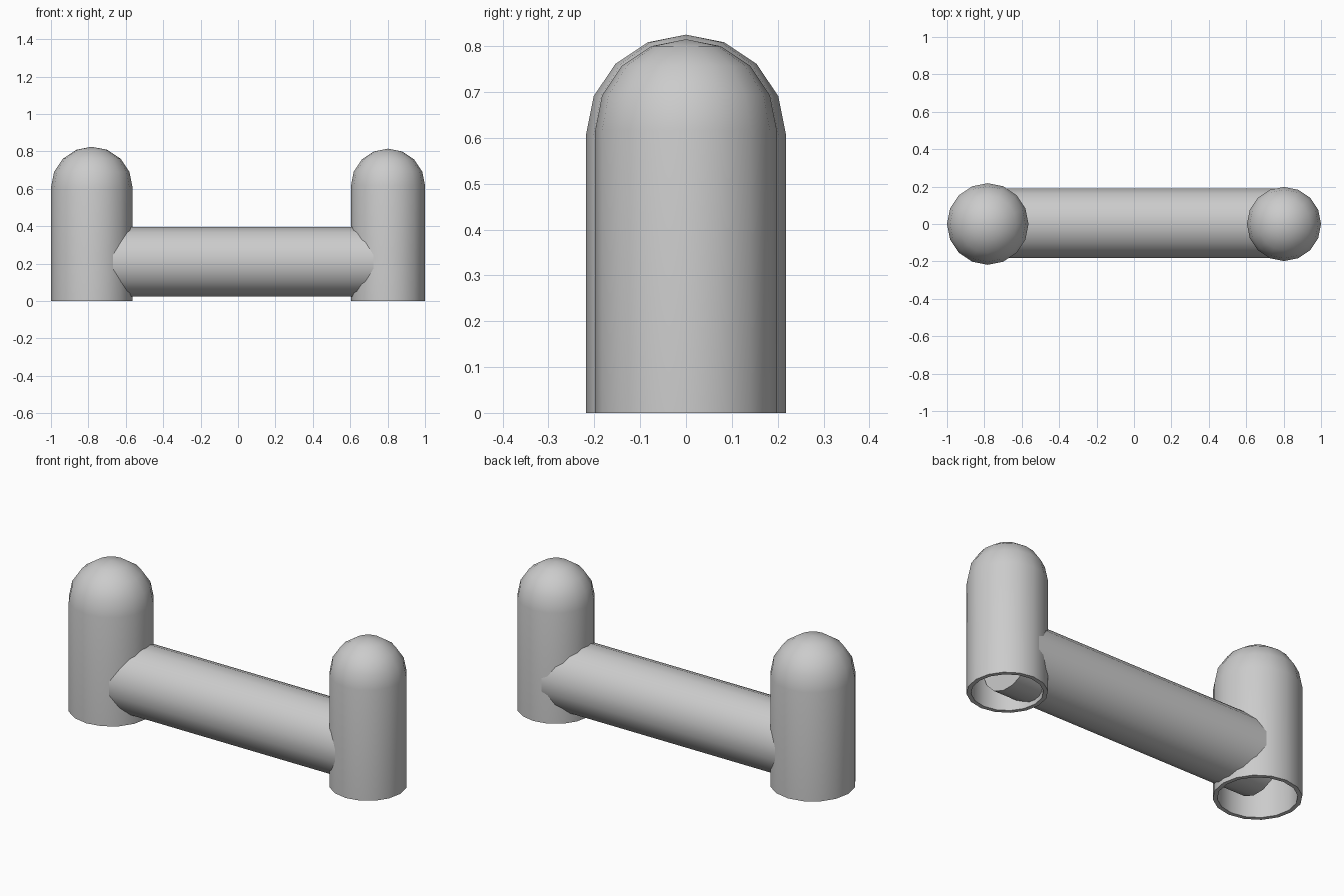
import bpy
import bmesh
from math import sin, cos, pi
from mathutils import Matrix

cube = bpy.data.objects.get("Cube")
if cube:
    bpy.data.objects.remove(cube, do_unlink=True)

SIDES = 16
WALL = 0.022

grey = bpy.data.materials.new("light grey")
grey.use_nodes = True
grey.diffuse_color = (0.6, 0.6, 0.6, 1)
grey.node_tree.nodes["Principled BSDF"].inputs["Base Color"].default_value = (0.6, 0.6, 0.6, 1)


def finish(name, bm):
    bmesh.ops.recalc_face_normals(bm, faces=bm.faces)
    mesh = bpy.data.meshes.new(name)
    bm.to_mesh(mesh)
    bm.free()
    mesh.materials.append(grey)
    obj = bpy.data.objects.new(name, mesh)
    bpy.context.collection.objects.link(obj)
    bpy.ops.object.select_all(action="DESELECT")
    obj.select_set(True)
    bpy.context.view_layer.objects.active = obj
    bpy.ops.object.shade_smooth_by_angle(angle=pi / 5)
    return obj


def dome_profile(radius, shoulder, steps=4):
    """Straight wall followed by a quarter circle up to the axis."""
    arc = [(radius * cos(a), shoulder + radius * sin(a))
           for a in (pi / 2 * i / steps for i in range(steps + 1))]
    return [(radius, 0)] + arc


def post(name, x, radius, height):
    # hollow domed tube, open at the bottom
    shoulder = height - radius
    outer = dome_profile(radius, shoulder)
    inner = dome_profile(radius - WALL, shoulder)
    profile = outer[::-1] + inner
    bm = bmesh.new()
    verts = [bm.verts.new((r, 0, z)) for r, z in profile]
    edges = [bm.edges.new(pair) for pair in zip(verts, verts[1:])]
    bmesh.ops.spin(bm, geom=verts + edges, cent=(0, 0, 0), axis=(0, 0, 1),
                   angle=2 * pi, steps=SIDES)
    bmesh.ops.remove_doubles(bm, verts=bm.verts, dist=0.0001)
    finish(name, bm).location.x = x


def crossbar(x_start, x_end, y, z, radius):
    # bar lying along x with a flat underside, ending inside both posts
    bm = bmesh.new()
    place = (Matrix.Translation(((x_start + x_end) / 2, y, z))
             @ Matrix.Rotation(pi / 2, 4, "Y")
             @ Matrix.Rotation(pi / SIDES, 4, "Z"))
    bmesh.ops.create_cone(bm, cap_ends=True, segments=SIDES, radius1=radius,
                          radius2=radius, depth=x_end - x_start, matrix=place)
    finish("crossbar", bm)


post("right_post", -0.782, 0.218, 0.825)
post("left_post", 0.802, 0.198, 0.815)
crossbar(-0.782, 0.802, 0.004, 0.21, 0.189)
